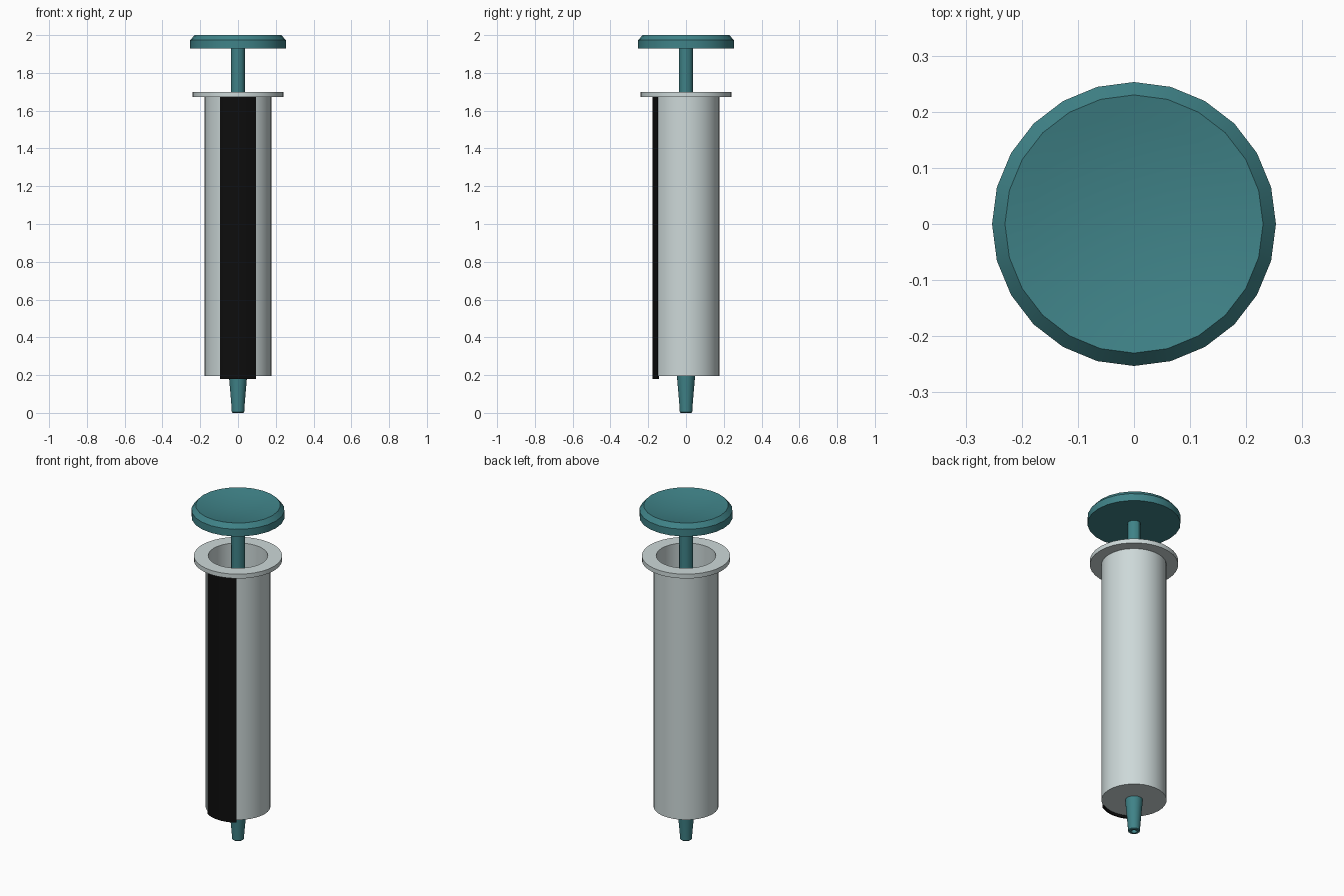
import bpy, math

if "Cube" in bpy.data.objects:
    bpy.data.objects.remove(bpy.data.objects["Cube"])

def material(name, rgb):
    m = bpy.data.materials.new(name)
    m.diffuse_color = (*rgb, 1)
    m.use_nodes = True
    m.node_tree.nodes["Principled BSDF"].inputs["Base Color"].default_value = m.diffuse_color
    return m

TEAL = material("teal plastic", (0.050, 0.225, 0.245))
GREY = material("pale grey plastic", (0.61, 0.69, 0.69))
BLACK = material("black strip", (0.004, 0.004, 0.004))

def finish(name, verts, faces, mat):
    me = bpy.data.meshes.new(name)
    me.from_pydata(verts, [], faces)
    me.materials.append(mat)
    ob = bpy.data.objects.new(name, me)
    bpy.context.collection.objects.link(ob)
    bpy.ops.object.select_all(action='DESELECT')
    ob.select_set(True)
    bpy.context.view_layer.objects.active = ob
    bpy.ops.object.mode_set(mode='EDIT')
    bpy.ops.mesh.select_all(action='SELECT')
    bpy.ops.mesh.normals_make_consistent(inside=False)
    bpy.ops.object.mode_set(mode='OBJECT')
    bpy.ops.object.shade_smooth_by_angle(angle=math.radians(30))
    return ob

def lathe(name, profile, sides, mat):
    """Spin an (r, z) profile about z; r = 0 gives a single pole vertex."""
    verts, rings, faces = [], [], []
    for r, z in profile:
        n = 1 if r == 0 else sides
        rings.append([len(verts) + i % n for i in range(sides)])
        for i in range(n):
            a = 2 * math.pi * i / sides
            verts.append((r * math.cos(a), r * math.sin(a), z))
    for a, b in zip(rings, rings[1:]):
        for i in range(sides):
            j = (i + 1) % sides
            f = list(dict.fromkeys((a[i], a[j], b[j], b[i])))
            if len(f) > 2:
                faces.append(f)
    return finish(name, verts, faces, mat)

# barrel: hollow tube with finger flange, open at the top
lathe("barrel", [(0, 0.196), (0.177, 0.196), (0.177, 1.672), (0.24, 1.672),
                 (0.24, 1.698), (0.162, 1.698), (0.162, 0.22), (0, 0.22)], 32, GREY)

# tapered nozzle with a small bore
lathe("nozzle", [(0, 0.20), (0.048, 0.20), (0.046, 0.17), (0.034, 0.03), (0.033, 0.004),
                 (0.029, 0), (0.016, 0), (0.016, 0.08), (0, 0.08)], 24, TEAL)

# plunger rod and piston
lathe("plunger_rod", [(0, 0.6), (0.037, 0.6), (0.037, 1.935), (0, 1.935)], 12, TEAL)
lathe("piston", [(0, 0.5), (0.16, 0.5), (0.16, 0.62), (0, 0.62)], 32, TEAL)

# thumb cap with bevelled rim and shallow dished top
dish = [(0.23 * k / 5, 1.974 + 0.026 * (k / 5) ** 2) for k in range(5, -1, -1)]
lathe("thumb_cap", [(0, 1.93), (0.253, 1.93), (0.253, 1.973)] + dish, 24, TEAL)

# black scale strip: thin curved plate wrapped on the front of the barrel
N, HALF = 12, math.radians(32.5)
verts, faces = [], []
for i in range(N + 1):
    a = -math.pi / 2 - HALF + 2 * HALF * i / N
    for r, z in ((0.1785, 0.18), (0.1785, 1.672), (0.171, 1.672), (0.171, 0.18)):
        verts.append((r * math.cos(a), r * math.sin(a), z))
for i in range(N):
    for k in range(4):
        l = (k + 1) % 4
        faces.append((4 * i + k, 4 * i + l, 4 * i + 4 + l, 4 * i + 4 + k))
faces += [(0, 1, 2, 3), tuple(4 * N + k for k in range(4))]
finish("scale_strip", verts, faces, BLACK)
